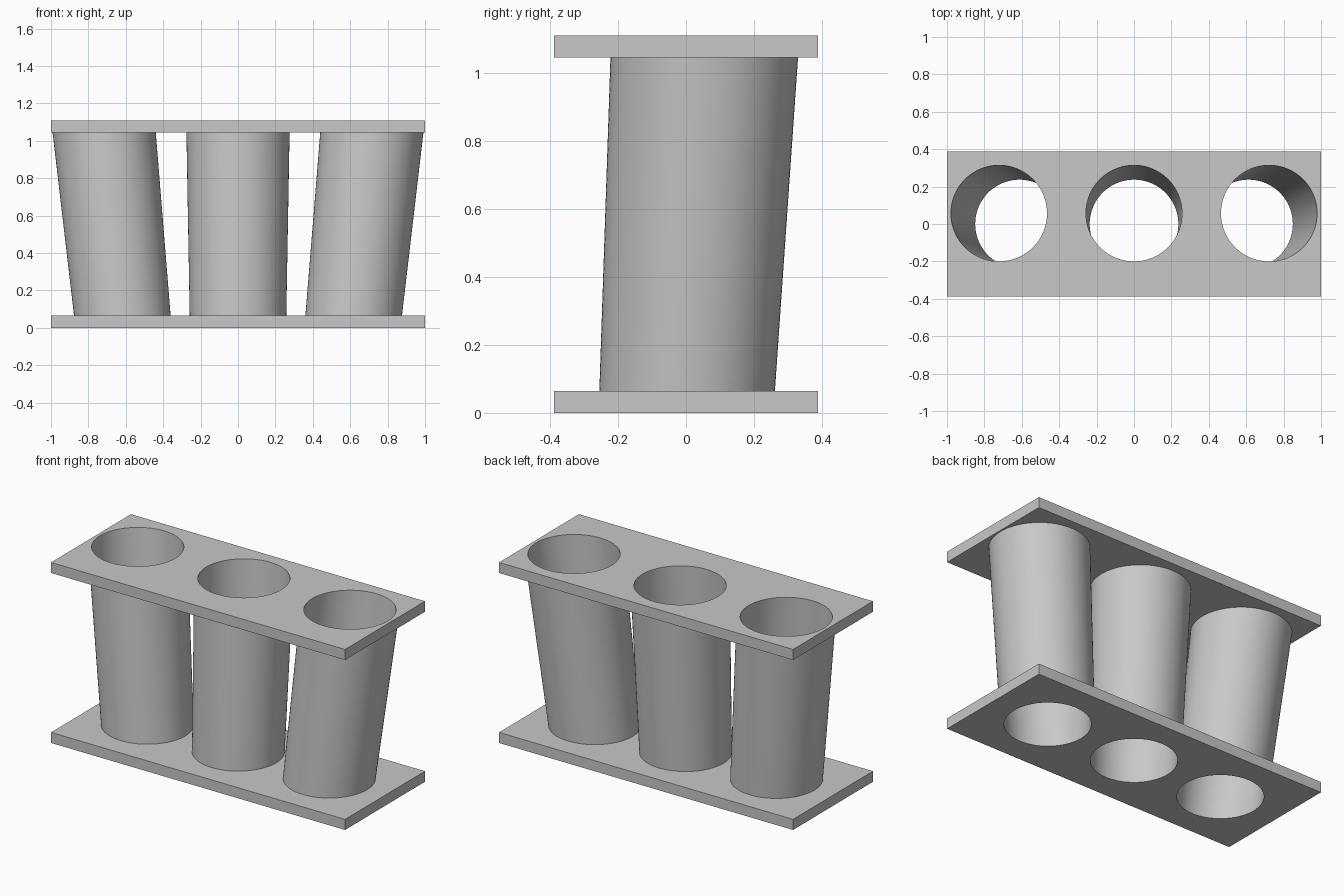
import bpy, bmesh
from mathutils import Vector

if "Cube" in bpy.data.objects:
    bpy.data.objects.remove(bpy.data.objects["Cube"])

HEIGHT, PLATE, DEPTH, WALL, SIDES = 1.11, 0.065, 0.388, 0.02, 96

grey = bpy.data.materials.new("plain_grey")
grey.use_nodes = True
colour = (0.58, 0.58, 0.58, 1)
grey.diffuse_color = colour
grey.node_tree.nodes["Principled BSDF"].inputs["Base Color"].default_value = colour


def make_object(name, bm):
    bmesh.ops.recalc_face_normals(bm, faces=bm.faces)
    mesh = bpy.data.meshes.new(name)
    bm.to_mesh(mesh)
    bm.free()
    mesh.materials.append(grey)
    obj = bpy.data.objects.new(name, mesh)
    bpy.context.collection.objects.link(obj)
    return obj


def ring(bm, side, z, wall):
    """Horizontal circle on the leaning, widening axis of a tube."""
    t = z / HEIGHT
    centre = Vector((side * (0.612 + 0.11 * t), 0.057 * t, z))
    radius = 0.237 + 0.02 * t + wall
    verts = bmesh.ops.create_circle(bm, segments=SIDES, radius=radius)["verts"]
    bmesh.ops.translate(bm, verts=verts, vec=centre)
    return verts


def skin(bm, a, b):
    for i in range(SIDES):
        j = (i + 1) % SIDES
        bm.faces.new((a[i], a[j], b[j], b[i]))


def shade(obj):
    bpy.ops.object.select_all(action='DESELECT')
    obj.select_set(True)
    bpy.context.view_layer.objects.active = obj
    bpy.ops.object.shade_smooth_by_angle(angle=0.6)


# Tapered bores, used to cut the plates
bm = bmesh.new()
for side in (-1, 0, 1):
    low, high = ring(bm, side, -0.05, 0), ring(bm, side, HEIGHT + 0.05, 0)
    skin(bm, low, high)
    bm.faces.new(low)
    bm.faces.new(high)
cutter = make_object("bore_cutter", bm)
cutter.hide_render = True

# Bottom and top plates with three holes each
for name, z in (("bottom_plate", PLATE / 2), ("top_plate", HEIGHT - PLATE / 2)):
    bm = bmesh.new()
    bmesh.ops.create_cube(bm, size=2)
    bmesh.ops.scale(bm, verts=bm.verts, vec=(1, DEPTH, PLATE / 2))
    bmesh.ops.translate(bm, verts=bm.verts, vec=(0, 0, z))
    plate = make_object(name, bm)
    cut = plate.modifiers.new("holes", 'BOOLEAN')
    cut.operation, cut.solver, cut.object = 'DIFFERENCE', 'EXACT', cutter
    bpy.context.view_layer.update()
    evaluated = plate.evaluated_get(bpy.context.evaluated_depsgraph_get())
    plate.data = bpy.data.meshes.new_from_object(evaluated)
    plate.modifiers.clear()
    shade(plate)
bpy.data.objects.remove(cutter)

# Hollow tubes between the plates
for name, side in (("right_tube", -1), ("middle_tube", 0), ("left_tube", 1)):
    bm = bmesh.new()
    loops = [ring(bm, side, z, wall) for z, wall in (
        (PLATE, 0), (PLATE, WALL), (HEIGHT - PLATE, WALL), (HEIGHT - PLATE, 0))]
    for i in range(4):
        skin(bm, loops[i], loops[(i + 1) % 4])
    shade(make_object(name, bm))
